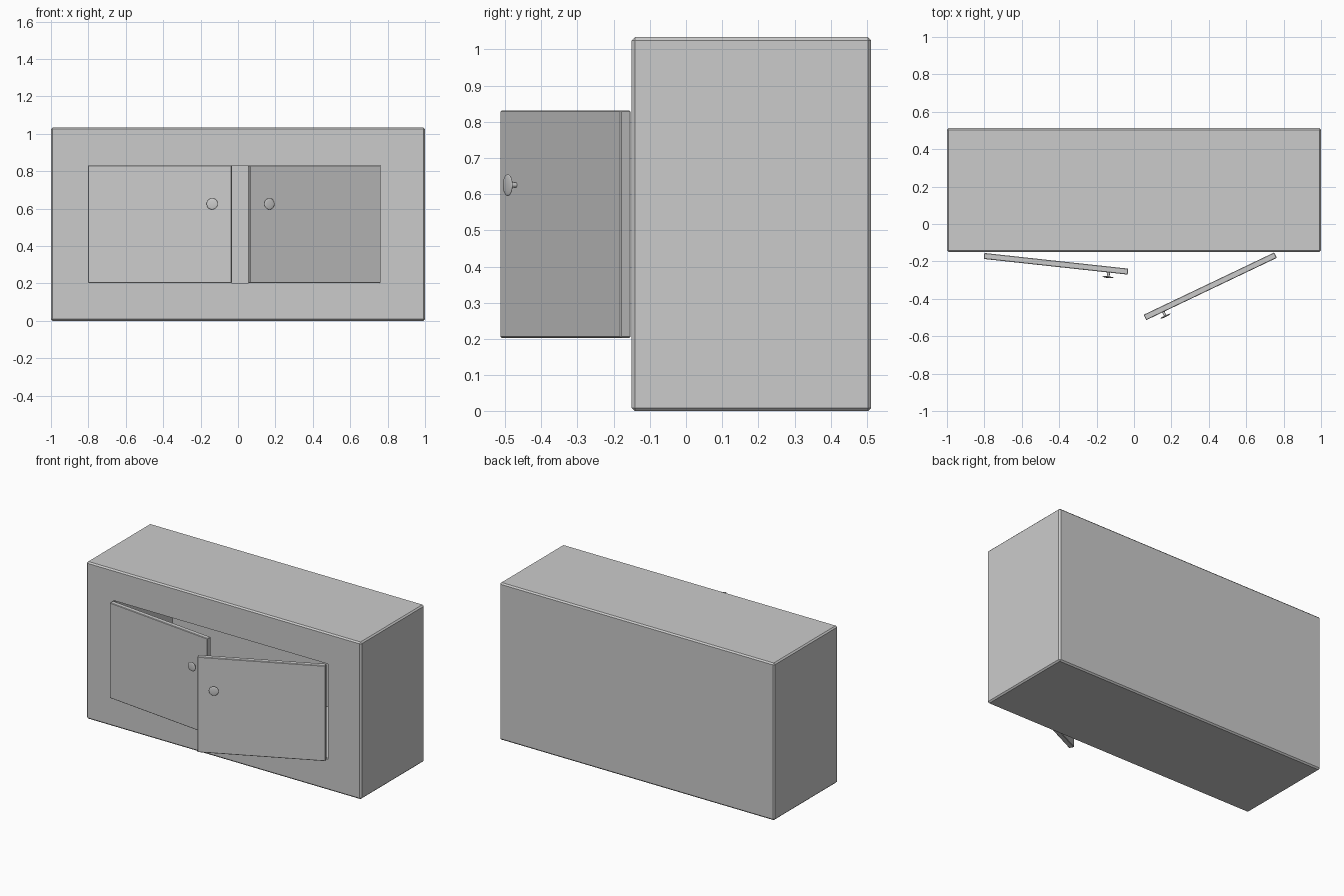
import bpy, bmesh, math
from mathutils import Matrix, Vector

if "Cube" in bpy.data.objects:
    bpy.data.objects.remove(bpy.data.objects["Cube"])


def box(bm, lo, hi):
    size = [b - a for a, b in zip(lo, hi)]
    mid = [(a + b) / 2 for a, b in zip(lo, hi)]
    return bmesh.ops.create_cube(bm, size=1, matrix=Matrix.Translation(mid) @ Matrix.Diagonal((*size, 1)))


def finish(bm, name):
    bmesh.ops.recalc_face_normals(bm, faces=bm.faces[:])
    mesh = bpy.data.meshes.new(name)
    bm.to_mesh(mesh)
    bm.free()
    obj = bpy.data.objects.new(name, mesh)
    bpy.context.collection.objects.link(obj)
    return obj


# Cabinet body: bevelled box with a deep recess in the front
bm = bmesh.new()
box(bm, (-1, -0.15, 0), (1, 0.512, 1.034))
bmesh.ops.bevel(bm, geom=bm.edges[:], offset=0.009, segments=1, affect='EDGES', profile=0.5)
bm.normal_update()
front = max(bm.faces, key=lambda f: -f.normal.y * f.calc_area())
bmesh.ops.inset_region(bm, faces=[front], thickness=0.19)
for v in front.verts:
    v.co.x = -0.80 if v.co.x < 0 else 0.76
    v.co.z = 0.203 if v.co.z < 0.5 else 0.831
ret = bmesh.ops.extrude_face_region(bm, geom=[front])
bmesh.ops.translate(bm, vec=(0, 0.61, 0), verts=[g for g in ret['geom'] if isinstance(g, bmesh.types.BMVert)])
if front.is_valid:
    bmesh.ops.delete(bm, geom=[front], context='FACES_ONLY')
finish(bm, "cabinet_body")


# Doors hang on a vertical hinge; side is the direction they reach from it
def door(name, hinge, side, angle):
    place = Matrix.Translation(hinge) @ Matrix.Rotation(math.radians(angle), 4, 'Z')
    bm = bmesh.new()
    lo, hi = sorted((0, side * 0.774))
    box(bm, (lo, -0.032, 0.203), (hi, 0, 0.831))
    bmesh.ops.bevel(bm, geom=bm.edges[:], offset=0.003, segments=1, affect='EDGES', profile=0.5)
    finish(bm, name + "_door").matrix_world = place

    # Knob: thin stem with a flattened round head
    kx, kz = side * 0.672, 0.625
    bm = bmesh.new()
    bmesh.ops.create_cone(bm, cap_ends=True, segments=20, radius1=0.007, radius2=0.007, depth=0.03,
                          matrix=Matrix.Translation((kx, -0.043, kz)) @ Matrix.Rotation(math.pi / 2, 4, 'X'))
    bmesh.ops.create_uvsphere(bm, u_segments=32, v_segments=16, radius=0.03,
                              matrix=Matrix.Translation((kx, -0.057, kz)) @ Matrix.Diagonal((1, 0.15, 1, 1))
                              @ Matrix.Rotation(math.pi / 2, 4, 'X'))
    knob = finish(bm, name + "_knob")
    knob.matrix_world = place
    bpy.ops.object.select_all(action='DESELECT')
    knob.select_set(True)
    bpy.context.view_layer.objects.active = knob
    bpy.ops.object.shade_smooth_by_angle(angle=math.radians(50))


door("left", Vector((-0.80, -0.155, 0)), 1, -6.2)
door("right", Vector((0.75, -0.152, 0)), -1, 25.5)
